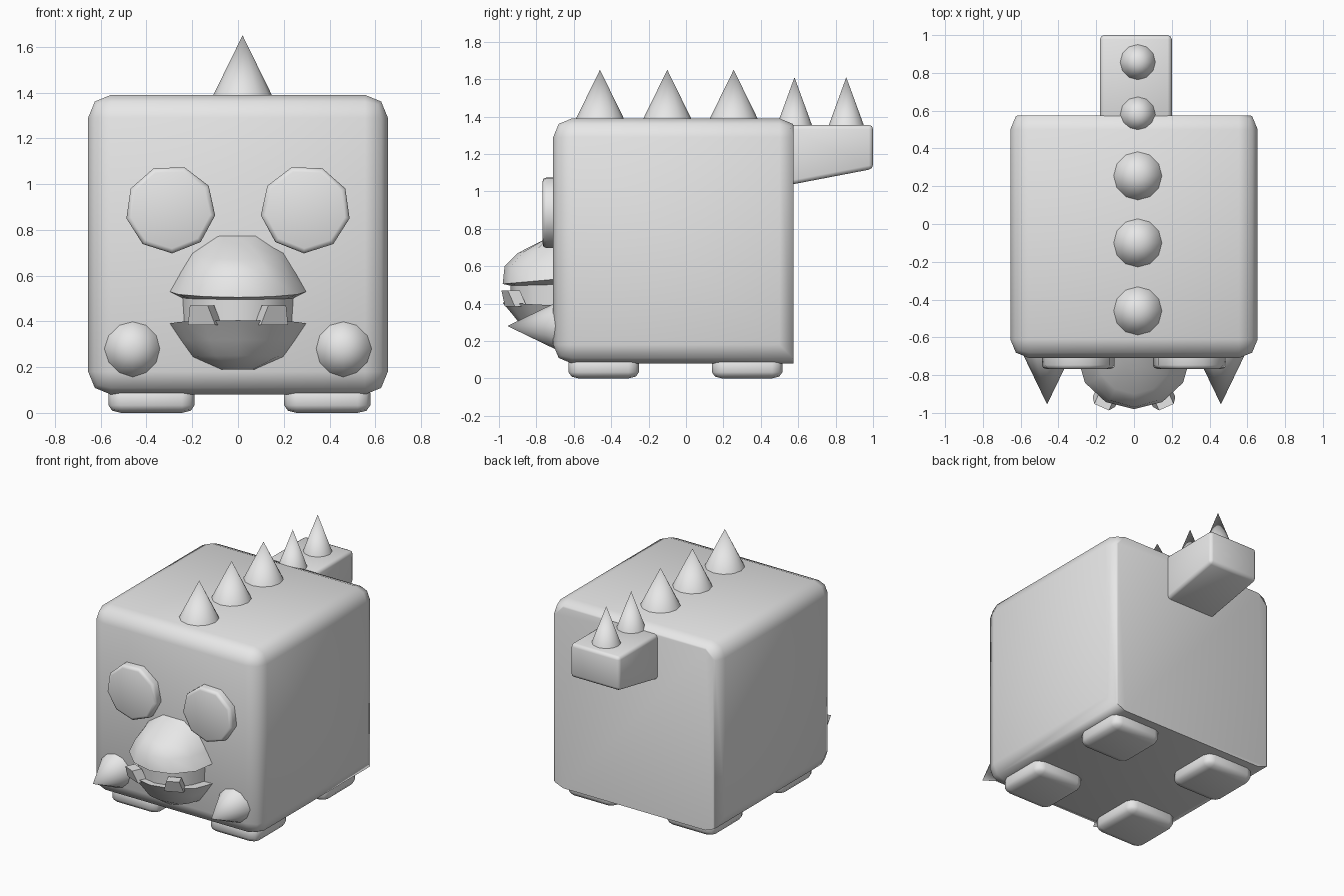
import bpy
import bmesh
from math import sin, cos, pi, radians
from mathutils import Matrix, Vector

cube = bpy.data.objects.get("Cube")
if cube:
    bpy.data.objects.remove(cube, do_unlink=True)

grey = bpy.data.materials.new("plain_grey")
grey.use_nodes = True
grey.diffuse_color = (0.8, 0.8, 0.8, 1)
grey.node_tree.nodes["Principled BSDF"].inputs["Base Color"].default_value = (0.8, 0.8, 0.8, 1)


def finish(bm, name, angle=50):
    """Turn a bmesh into a smooth-shaded object."""
    bmesh.ops.recalc_face_normals(bm, faces=bm.faces)
    mesh = bpy.data.meshes.new(name)
    bm.to_mesh(mesh)
    bm.free()
    mesh.materials.append(grey)
    obj = bpy.data.objects.new(name, mesh)
    bpy.context.collection.objects.link(obj)
    bpy.ops.object.select_all(action='DESELECT')
    obj.select_set(True)
    bpy.context.view_layer.objects.active = obj
    bpy.ops.object.shade_smooth_by_angle(angle=radians(angle))
    return obj


def box(low, high):
    bm = bmesh.new()
    low, high = Vector(low), Vector(high)
    size = high - low
    bmesh.ops.create_cube(bm, size=1, matrix=Matrix.Translation((low + high) / 2)
                          @ Matrix.Diagonal((*size, 1)))
    return bm


def bevel(bm, edges, width, segments=2):
    bmesh.ops.bevel(bm, geom=list(edges), offset=width, segments=segments,
                    profile=0.5, affect='EDGES', clamp_overlap=True)


def cone(name, base, radius, height, turn=Matrix()):
    bm = bmesh.new()
    bmesh.ops.create_cone(bm, cap_ends=True, segments=12, radius1=radius, radius2=0, depth=height,
                          matrix=Matrix.Translation(base) @ turn @ Matrix.Translation((0, 0, height / 2)))
    return finish(bm, name)


def half_loft(name, rings, back=-0.70, steps=6):
    """Half-round stack; each ring is (side z, front z, half width, depth)."""
    bm = bmesh.new()
    rows = []
    for side_z, front_z, width, depth in rings:
        row = []
        for i in range(steps + 1):
            t = pi * i / steps
            row.append(bm.verts.new((width * cos(t), back - depth * sin(t),
                                     side_z + (front_z - side_z) * sin(t))))
        rows.append(row)
    for a, b in zip(rows, rows[1:]):
        for i in range(steps):
            bm.faces.new((a[i], a[i + 1], b[i + 1], b[i]))
        bm.faces.new((a[0], b[0], b[-1], a[-1]))
    bm.faces.new(rows[0])
    bm.faces.new(rows[-1])
    return finish(bm, name, 40)


# Body: rounded block, cut flat at the back
bm = box((-0.655, -0.71, 0.08), (0.655, 0.60, 1.39))
edges = [e for e in bm.edges
         if not all(v.co.y > 0 and v.co.z < 0.5 for v in e.verts)]
bevel(bm, edges, 0.1)
cut = bmesh.ops.bisect_plane(bm, geom=bm.verts[:] + bm.edges[:] + bm.faces[:],
                             plane_co=(0, 0.575, 0), plane_no=(0, 1, 0), clear_outer=True)
bmesh.ops.contextual_create(bm, geom=[e for e in cut["geom_cut"]
                                      if isinstance(e, bmesh.types.BMEdge)])
finish(bm, "body")

# Feet
for y, row in ((-0.44, "front"), (0.327, "back")):
    for x, side in ((0.39, "left"), (-0.378, "right")):
        bm = box((-0.188, -0.188, -0.1), (0.188, 0.188, 0.1))
        bevel(bm, bm.edges, 0.055)
        bmesh.ops.transform(bm, verts=bm.verts, matrix=Matrix.Translation((x, y, 0.06))
                            @ Matrix.Diagonal((1, 1, 0.6, 1)))
        finish(bm, f"{row}_{side}_foot")

# Tail: block whose underside rises towards the end
bm = box((-0.18, 0.53, 1.03), (0.20, 1.0, 1.355))
for v in bm.verts:
    if v.co.y > 0.9 and v.co.z < 1.2:
        v.co.z = 1.12
bevel(bm, bm.edges, 0.022)
finish(bm, "tail")

# Back and tail spikes
for i, y in enumerate((-0.46, -0.10, 0.255)):
    cone(f"back_spike_{i + 1}", (0.02, y, 1.385), 0.13, 0.265)
for i, y in enumerate((0.58, 0.857)):
    cone(f"tail_spike_{i + 1}", (0.02, y, 1.35), 0.095, 0.26)

# Front tusks and nine-sided eyes
forward = Matrix.Rotation(pi / 2, 4, 'X')
for s, side in ((1, "left"), (-1, "right")):
    cone(f"{side}_tusk", (s * 0.46, -0.69, 0.28), 0.128, 0.265, forward)
    bm = bmesh.new()
    bottom = [bm.verts.new((s * (-0.295 + 0.197 * cos(radians(-88 + 40 * i))) * -1, -0.69,
                            0.89 + 0.193 * sin(radians(-88 + 40 * i)))) for i in range(9)]
    face = bm.faces.new(bottom)
    top = bmesh.ops.extrude_face_region(bm, geom=[face])["geom"]
    top_verts = [v for v in top if isinstance(v, bmesh.types.BMVert)]
    bmesh.ops.translate(bm, verts=top_verts, vec=(0, -0.077, 0))
    rim = [e for e in bm.edges if all(v in top_verts for v in e.verts)]
    bevel(bm, rim, 0.02)
    finish(bm, f"{side}_eye")

# Snout, mouth core and lower jaw
half_loft("upper_snout", [(0.50, 0.495, 0.24, 0.235), (0.53, 0.505, 0.30, 0.28),
                          (0.61, 0.60, 0.255, 0.27), (0.70, 0.67, 0.20, 0.20),
                          (0.78, 0.74, 0.08, 0.06)])
half_loft("mouth_core", [(0.36, 0.36, 0.235, 0.23), (0.51, 0.51, 0.245, 0.24)])
half_loft("lower_jaw", [(0.19, 0.19, 0.075, 0.07), (0.245, 0.25, 0.20, 0.16),
                        (0.315, 0.32, 0.25, 0.21), (0.39, 0.405, 0.30, 0.28)])

# Lower teeth: tapered blocks leaning forward
for s, side in ((1, "left"), (-1, "right")):
    bm = box((-0.065, -0.035, 0), (0.065, 0.035, 0.085))
    for v in bm.verts:
        if v.co.z > 0.05:
            v.co.x *= 0.65
            v.co.y -= 0.03
    bmesh.ops.transform(bm, verts=bm.verts, matrix=Matrix.Translation((s * 0.145, -0.91, 0.385))
                        @ Matrix.Rotation(s * radians(24), 4, 'Z'))
    finish(bm, f"{side}_tooth", 30)
